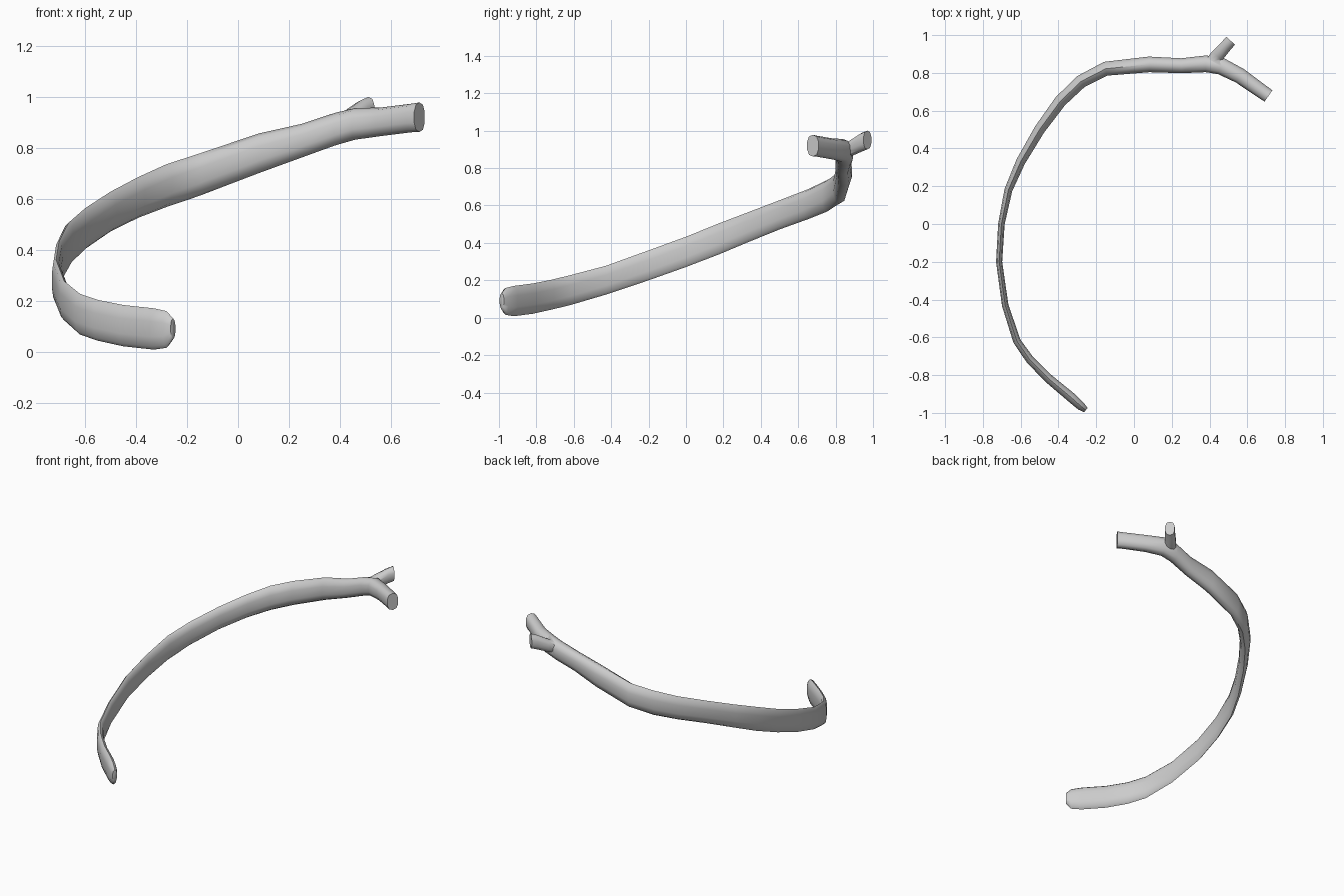
import bpy, bmesh, math
from mathutils import Vector

SIDES = 10


def loft(name, stations):
    """Skin upright rounded sections along a path of (x, y, z, half thickness, half height)."""
    bm = bmesh.new()
    pts = [Vector(s[:3]) for s in stations]
    rings = []
    for i, (x, y, z, ht, hh) in enumerate(stations):
        t = pts[min(i + 1, len(pts) - 1)] - pts[max(i - 1, 0)]
        side = Vector((t.y, -t.x, 0)).normalized()
        ring = []
        for k in range(SIDES):
            a = 2 * math.pi * (k + 0.5) / SIDES + math.pi / SIDES * (SIDES % 4 == 0)
            c, s = math.cos(a), math.sin(a)
            c = math.copysign(abs(c) ** 0.8, c)
            s = math.copysign(abs(s) ** 0.85, s)
            ring.append(bm.verts.new(pts[i] + side * ht * c + Vector((0, 0, hh * s))))
        rings.append(ring)
    for a, b in zip(rings, rings[1:]):
        for k in range(SIDES):
            j = (k + 1) % SIDES
            bm.faces.new((a[k], a[j], b[j], b[k]))
    bm.faces.new(rings[0])
    bm.faces.new(rings[-1])
    bmesh.ops.recalc_face_normals(bm, faces=bm.faces)
    mesh = bpy.data.meshes.new(name)
    bm.to_mesh(mesh)
    bm.free()
    ob = bpy.data.objects.new(name, mesh)
    bpy.context.collection.objects.link(ob)
    return ob


# Curved shaft, from the rounded front tip to the blunt head at the back
rib = loft("rib_shaft", [
    (-0.255, -0.985, 0.090, 0.015, 0.040),
    (-0.280, -0.965, 0.087, 0.024, 0.072),
    (-0.330, -0.920, 0.089, 0.027, 0.081),
    (-0.450, -0.820, 0.102, 0.025, 0.081),
    (-0.550, -0.720, 0.123, 0.023, 0.080),
    (-0.620, -0.620, 0.147, 0.021, 0.080),
    (-0.682, -0.430, 0.200, 0.018, 0.077),
    (-0.714, -0.200, 0.280, 0.017, 0.080),
    (-0.702, 0.000, 0.352, 0.018, 0.081),
    (-0.665, 0.180, 0.423, 0.022, 0.083),
    (-0.600, 0.330, 0.483, 0.026, 0.080),
    (-0.500, 0.500, 0.550, 0.030, 0.078),
    (-0.390, 0.650, 0.606, 0.034, 0.080),
    (-0.280, 0.755, 0.652, 0.036, 0.084),
    (-0.150, 0.822, 0.695, 0.039, 0.083),
    (0.080, 0.845, 0.778, 0.043, 0.078),
    (0.250, 0.838, 0.828, 0.041, 0.066),
    (0.380, 0.848, 0.873, 0.046, 0.064),
    (0.460, 0.836, 0.894, 0.047, 0.062),
    (0.560, 0.785, 0.902, 0.043, 0.056),
    (0.680, 0.700, 0.917, 0.039, 0.056),
    (0.712, 0.678, 0.920, 0.038, 0.058),
])

# Short knob branching off behind the neck
knob = loft("rib_knob", [
    (0.400, 0.835, 0.890, 0.038, 0.035),
    (0.440, 0.890, 0.910, 0.037, 0.044),
    (0.485, 0.940, 0.938, 0.033, 0.050),
    (0.512, 0.970, 0.950, 0.032, 0.050),
])

# Merge the knob into the shaft
mod = rib.modifiers.new("merge", 'BOOLEAN')
mod.operation = 'UNION'
mod.solver = 'EXACT'
mod.object = knob
bpy.context.view_layer.objects.active = rib
rib.select_set(True)
bpy.ops.object.modifier_apply(modifier=mod.name)
bpy.data.objects.remove(knob)
rib.name = "rib_bone"
bpy.ops.object.shade_smooth_by_angle(angle=math.radians(50))
